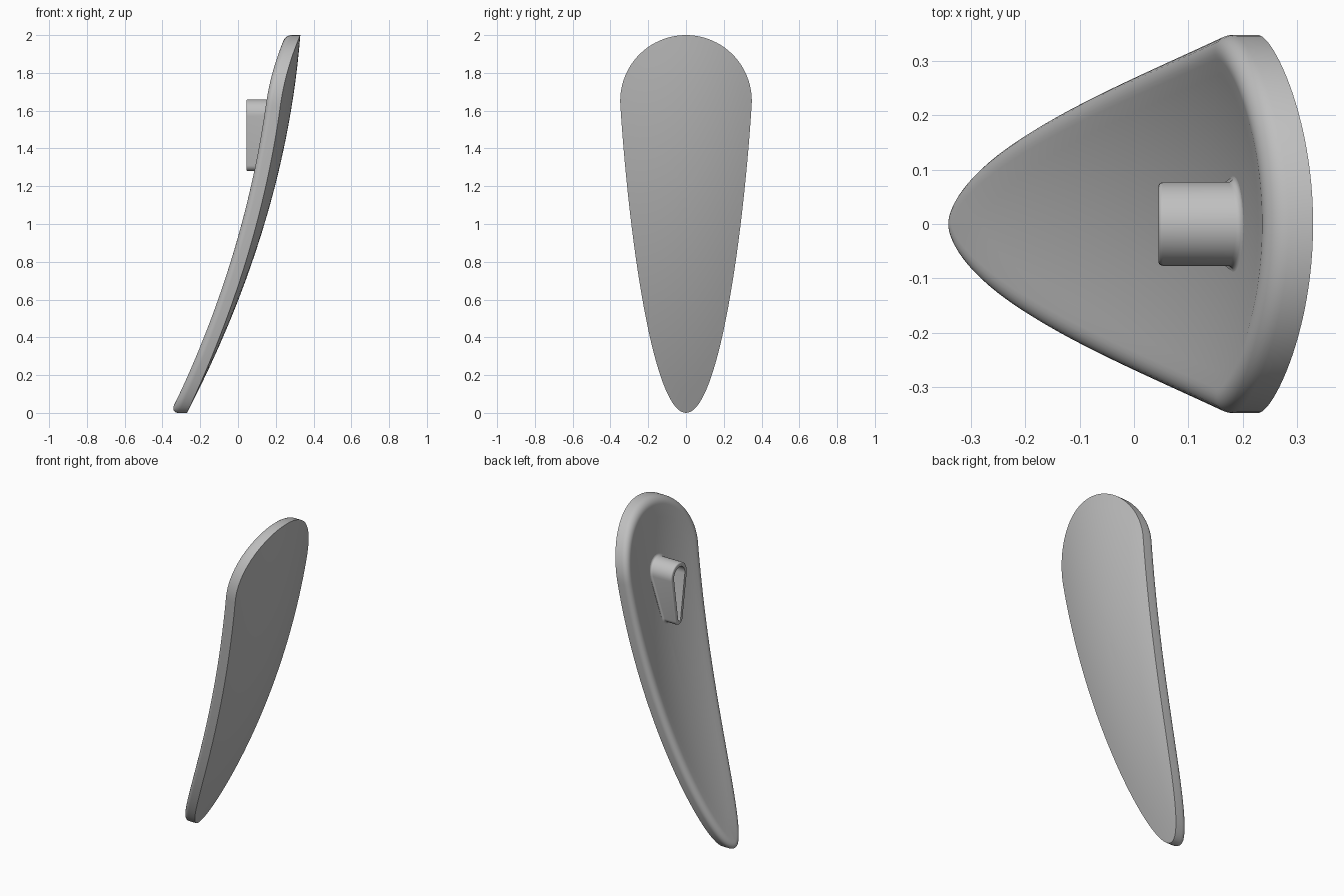
import bpy
import bmesh
from math import sin, cos, pi, asin, atan2
from mathutils import Vector
from mathutils.geometry import interpolate_bezier

cube = bpy.data.objects.get("Cube")
if cube:
    bpy.data.objects.remove(cube, do_unlink=True)

THICK = 0.09      # plate thickness
ROUND = 0.045     # rounding of the rear rim

grey = bpy.data.materials.new("plain_grey")
grey.use_nodes = True
COLOR = (0.52, 0.52, 0.52, 1)
grey.diffuse_color = COLOR
grey.node_tree.nodes["Principled BSDF"].inputs["Base Color"].default_value = COLOR


def outer_x(y, z):
    """Convex outer surface, bowed along its height and across its width."""
    return -0.27 + 0.52 * z - 0.11 * z * z - 0.5 * y * y


def inset(points, d):
    """Move a closed counter-clockwise outline inward by d."""
    result = []
    for i, p in enumerate(points):
        t = (points[(i + 1) % len(points)] - points[i - 1]).normalized()
        result.append(p - Vector((t.y, -t.x)) * d)
    return result


def scaled(points, centre, f):
    return [centre + (p - centre) * f for p in points]


def bridge(bm, a, b):
    n = len(a)
    for i in range(n):
        j = (i + 1) % n
        bm.faces.new((a[i], a[j], b[j], b[i]))


def finish(bm, name):
    bmesh.ops.recalc_face_normals(bm, faces=bm.faces)
    mesh = bpy.data.meshes.new(name)
    bm.to_mesh(mesh)
    bm.free()
    mesh.materials.append(grey)
    obj = bpy.data.objects.new(name, mesh)
    bpy.context.collection.objects.link(obj)
    bpy.ops.object.select_all(action='DESELECT')
    obj.select_set(True)
    bpy.context.view_layer.objects.active = obj
    bpy.ops.object.shade_smooth_by_angle(angle=pi / 5)


def plate_outline():
    """Teardrop in (y, z): narrow tip below, round crown above."""
    knots = [(0, 0), (0.17, 0), (0.30, 0.9), (0.347, 1.62)]
    side = [p.to_2d() for p in interpolate_bezier(*[Vector((*k, 0)) for k in knots], 40)]
    radius, mid = 0.3484, 1.6516
    start = atan2(1.62 - mid, 0.347)
    for i in range(1, 25):
        a = start + (pi / 2 - start) * i / 24
        side.append(Vector((radius * cos(a), mid + radius * sin(a))))
    return side + [Vector((-p.x, p.y)) for p in side[-2:0:-1]]


def build_plate():
    bm = bmesh.new()
    outline = plate_outline()
    centre = Vector((0, 1.2))
    fractions = [i / 10 for i in range(1, 10)]

    # Outer face, straight edge, rounded rear rim, then rear face
    layers = [(scaled(outline, centre, f), 0) for f in fractions]
    layers += [(outline, 0)]
    for i in range(9):
        a = pi / 2 * i / 8
        layers.append((inset(outline, ROUND * (1 - cos(a))),
                       THICK - ROUND + ROUND * sin(a)))
    rear = layers[-1][0]
    layers += [(scaled(rear, centre, f), THICK) for f in reversed(fractions)]

    rings = [[bm.verts.new((outer_x(*p) - d, p.x, p.y)) for p in pts]
             for pts, d in layers]
    for a, b in zip(rings, rings[1:]):
        bridge(bm, a, b)
    for ring, d in ((rings[0], 0), (rings[-1], THICK)):
        pole = bm.verts.new((outer_x(*centre) - d, centre.x, centre.y))
        for i, v in enumerate(ring):
            bm.faces.new((v, ring[(i + 1) % len(ring)], pole))
    finish(bm, "curved_plate")


def socket_outline(grow):
    """Tapered slot in (y, z), wide at the top and narrow at the bottom."""
    top, low, z_top, z_low = 0.077, 0.036, 1.583, 1.316
    tilt = asin((top - low) / (z_top - z_low))
    points = []
    for r, z, a0, a1 in ((top, z_top, -tilt, pi + tilt),
                         (low, z_low, pi + tilt, 2 * pi - tilt)):
        for i in range(21):
            a = a0 + (a1 - a0) * i / 20
            points.append(Vector(((r + grow) * cos(a), z + (r + grow) * sin(a))))
    return points


def build_socket():
    bm = bmesh.new()
    end, wall, edge, flare = 0.045, -0.024, 0.008, 0.012
    rings = []

    def ring_on_plate(grow, height):
        rings.append([bm.verts.new((outer_x(*p) - THICK - height, p.x, p.y))
                      for p in socket_outline(grow)])

    def ring_flat(grow, x):
        rings.append([bm.verts.new((x, p.x, p.y)) for p in socket_outline(grow)])

    # Flared foot
    ring_on_plate(flare, -0.02)
    for i in range(6):
        a = pi / 2 * i / 5
        ring_on_plate(flare * (1 - sin(a)), flare * (1 - cos(a)))
    # Rounded mouth
    for i in range(5):
        a = pi / 2 * i / 4
        ring_flat(-edge * (1 - cos(a)), end + edge * (1 - sin(a)))
    # Hollow bore down to the plate
    ring_flat(wall, end)
    ring_on_plate(wall, -0.02)
    for a, b in zip(rings, rings[1:] + rings[:1]):
        bridge(bm, a, b)
    finish(bm, "hollow_socket")


build_plate()
build_socket()
